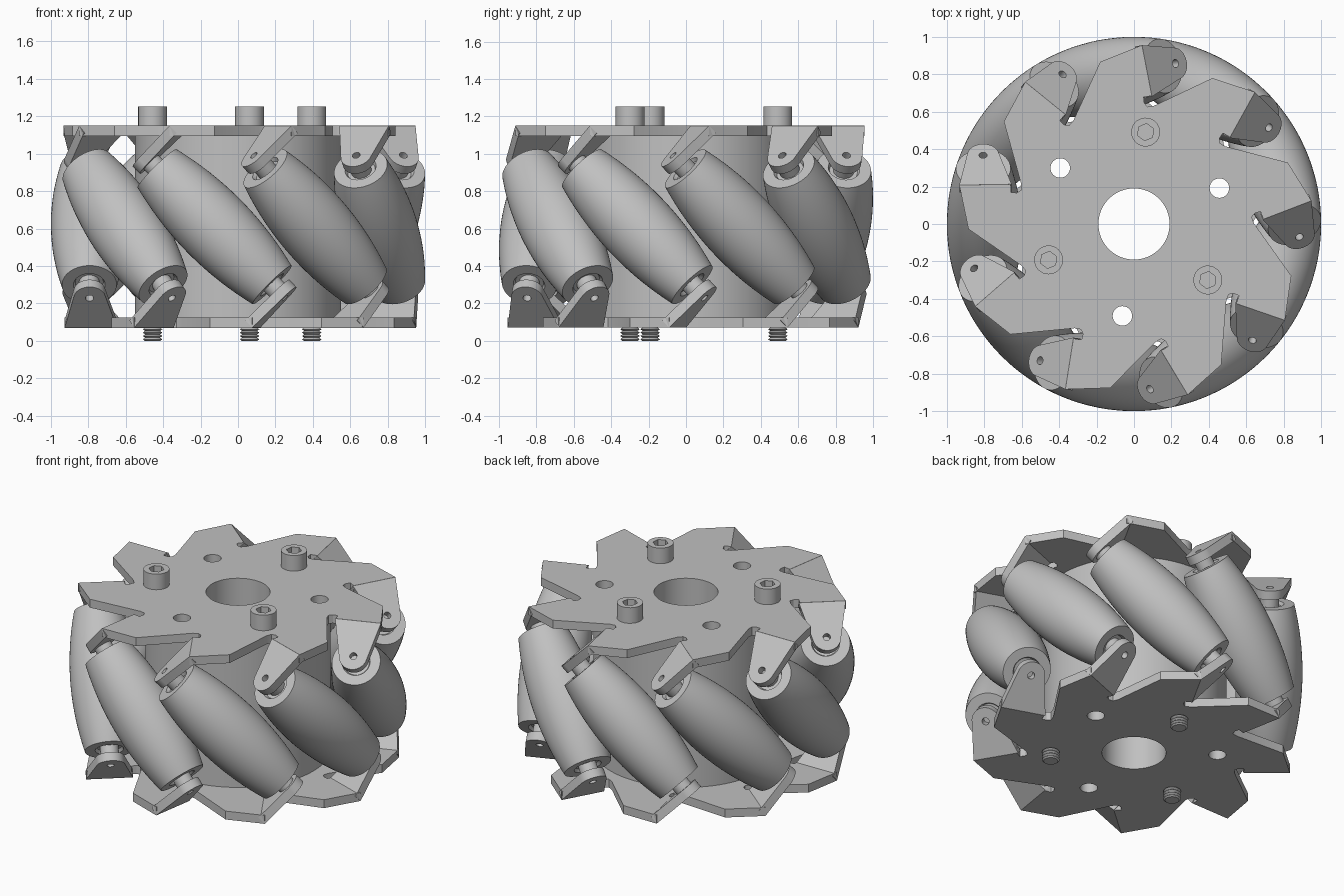
import bpy, bmesh
from math import sin, cos, pi, radians, sqrt, hypot
from mathutils import Matrix

cube = bpy.data.objects.get("Cube")
if cube:
    bpy.data.objects.remove(cube, do_unlink=True)

SECTORS = 9
FIRST = radians(21)          # angle of the first roller
MID = 0.61                   # height of the roller centres
AXIS_R = 0.80                # distance of roller centres from wheel axis
THICK = 0.055                # sheet thickness
HOLE_R, BOLT_ANGLE = 0.495, radians(82.8)

grey = bpy.data.materials.new("metal_grey")
grey.use_nodes = True
colour = (0.53, 0.53, 0.53, 1)
grey.diffuse_color = colour
grey.node_tree.nodes["Principled BSDF"].inputs["Base Color"].default_value = colour


def finish(mesh, bm):
    """Clean the mesh, smooth it with sharp edges kept, and colour it."""
    bmesh.ops.remove_doubles(bm, verts=bm.verts, dist=0.0002)
    bmesh.ops.recalc_face_normals(bm, faces=bm.faces)
    bm.to_mesh(mesh)
    bm.free()
    mesh.shade_smooth()
    mesh.set_sharp_from_angle(angle=radians(30))
    mesh.materials.clear()
    mesh.materials.append(grey)
    return mesh


def place(name, mesh, matrix=Matrix()):
    obj = bpy.data.objects.new(name, mesh)
    obj.matrix_world = matrix
    bpy.context.collection.objects.link(obj)
    return obj


def circle(radius, x=0, y=0, n=32, start=0.0, sweep=2 * pi):
    return [(x + radius * cos(start + sweep * i / n), y + radius * sin(start + sweep * i / n))
            for i in range(n)]


def sheet(name, loops, low, high):
    """Flat outline with holes, extruded between two heights."""
    curve = bpy.data.curves.new(name, 'CURVE')
    curve.dimensions, curve.fill_mode = '2D', 'BOTH'
    curve.extrude = (high - low) / 2
    for loop in loops:
        spline = curve.splines.new('POLY')
        spline.points.add(len(loop) - 1)
        for point, (x, y) in zip(spline.points, loop):
            point.co = (x, y, 0, 1)
        spline.use_cyclic_u = True
    temp = place(name + "_outline", curve)
    graph = bpy.context.evaluated_depsgraph_get()
    mesh = bpy.data.meshes.new_from_object(temp.evaluated_get(graph))
    bpy.data.objects.remove(temp, do_unlink=True)
    bpy.data.curves.remove(curve)
    mesh.name = name
    bm = bmesh.new()
    bm.from_mesh(mesh)
    bmesh.ops.translate(bm, verts=bm.verts, vec=(0, 0, (low + high) / 2))
    return finish(mesh, bm)


def lathe(name, profile, steps=48):
    """Revolve (radius, height) points around z."""
    bm = bmesh.new()
    verts = [bm.verts.new((r, 0, z)) for r, z in profile]
    edges = [bm.edges.new(pair) for pair in zip(verts, verts[1:])]
    bmesh.ops.spin(bm, geom=verts + edges, cent=(0, 0, 0), axis=(0, 0, 1),
                   angle=2 * pi, steps=steps, use_duplicate=False)
    return finish(bpy.data.meshes.new(name), bm)


# Holes shared by the plates and hub
holes = [circle(0.19, n=64)]
for i in range(3):
    a = BOLT_ANGLE + pi / 3 + i * 2 * pi / 3
    holes.append(circle(0.052, HOLE_R * cos(a), HOLE_R * sin(a)))

# Hub
place("hub", sheet("hub", [circle(0.55, n=96)] + holes, 0.12, 1.1))

# Toothed plates: one tooth as (radial, tangential) points, repeated
TOOTH = [(0.655, -0.18), (0.655, -0.224), (0.93, -0.224), (0.885, 0.012),
         (0.605, 0.212), (0.583, 0.24), (0.592, 0.265)]
for name, side, low in (("top_plate", 1, 1.095), ("bottom_plate", -1, 0.07)):
    outline = []
    for k in range(SECTORS):
        a = FIRST + side * k * 2 * pi / SECTORS
        for r, t in TOOTH:
            t *= side
            outline.append((r * cos(a) - t * sin(a), r * sin(a) + t * cos(a)))
    place(name, sheet(name, [outline] + holes, low, low + THICK))

# Barrel roller that rolls on the unit wheel circle, with end bushings
half = []
for i in range(13):
    s = 0.404 * i / 12
    dist = hypot(AXIS_R, s / sqrt(2))
    radius, slope = 1 - dist, -s / 2 / dist
    half.append((radius * sqrt(1 - slope ** 2), s - radius * slope))
end = half[-1][1]
half += [(0.085, end), (0.075, end - 0.02), (0.055, end - 0.02), (0.055, 0.49), (0, 0.49)]
profile = [(r, -z) for r, z in reversed(half[1:])] + half
roller_mesh = lathe("roller", profile, 56)

# Bent tab: rounded at the pin hole, wide at the plate
tab_loop = [(0.13, 0.223), (-0.15, 0.223)] + circle(
    0.085, n=20, start=radians(195.5), sweep=radians(155))
tab_mesh = sheet("tab", [tab_loop, circle(0.022, n=16)], 0.54 - THICK, 0.54)

for k in range(SECTORS):
    frame = (Matrix.Rotation(FIRST + k * 2 * pi / SECTORS, 4, 'Z')
             @ Matrix.Translation((AXIS_R, 0, MID)) @ Matrix.Rotation(pi / 4, 4, 'X'))
    place(f"roller_{k + 1}", roller_mesh, frame)
    place(f"top_tab_{k + 1}", tab_mesh, frame)
    place(f"bottom_tab_{k + 1}", tab_mesh, frame @ Matrix.Rotation(pi, 4, 'X'))

# Bolts: threaded shank, head base and socket ring
thread = [(0, 0), (0.042, 0)]
for i in range(5):
    thread += [(0.052, 0.008 + i * 0.018), (0.04, 0.017 + i * 0.018)]
shank_mesh = lathe("bolt_shank", thread + [(0.05, 0.1), (0.05, 1.145), (0.077, 1.145),
                                           (0.077, 1.19), (0, 1.19)], 32)
head_mesh = sheet("bolt_head", [circle(0.077), circle(0.046, n=6)], 1.19, 1.252)
for i in range(3):
    spot = (Matrix.Rotation(BOLT_ANGLE + i * 2 * pi / 3, 4, 'Z')
            @ Matrix.Translation((HOLE_R, 0, 0)))
    place(f"bolt_shank_{i + 1}", shank_mesh, spot)
    place(f"bolt_head_{i + 1}", head_mesh, spot)
